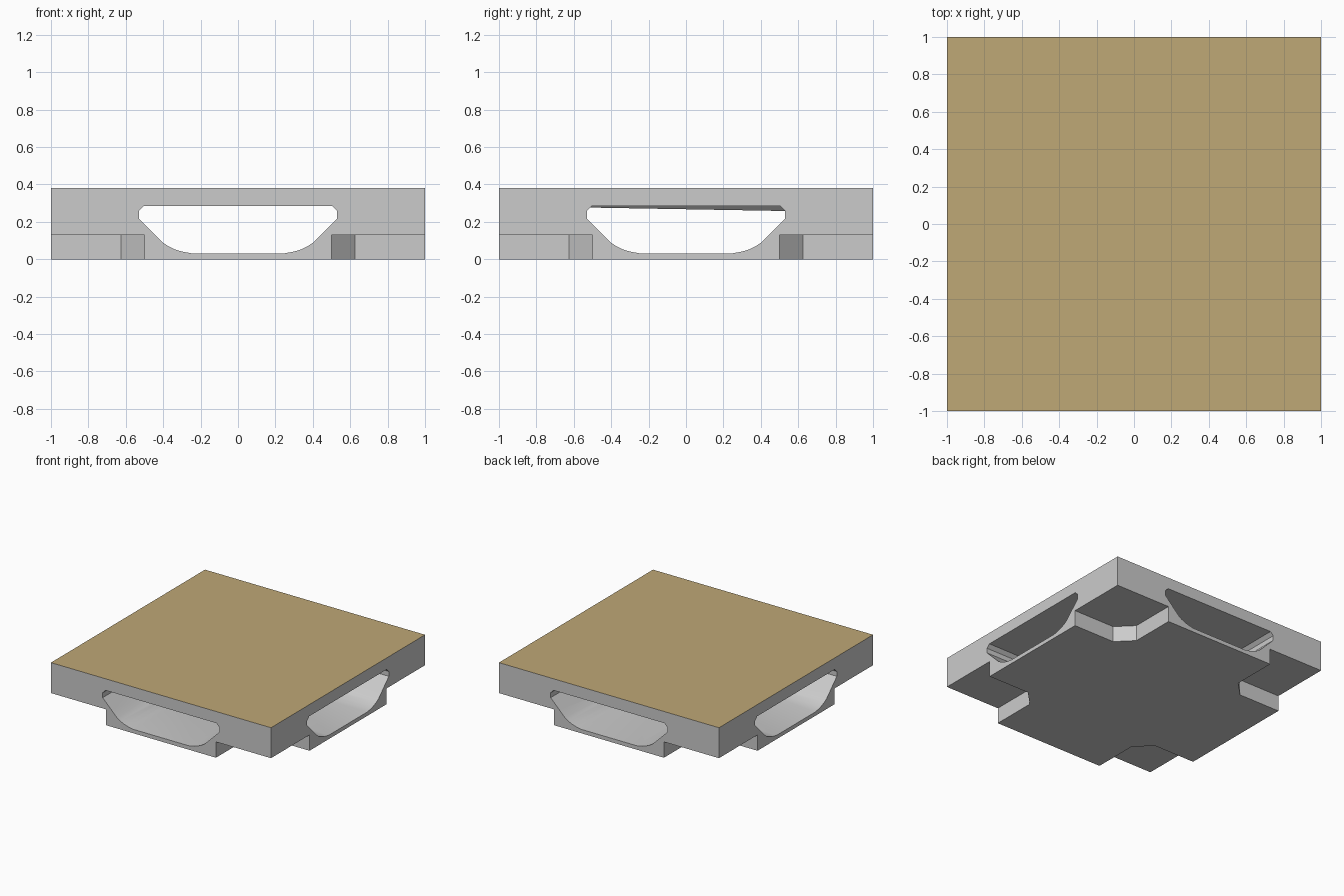
import bpy, bmesh, math
from mathutils import Matrix

if "Cube" in bpy.data.objects:
    bpy.data.objects.remove(bpy.data.objects["Cube"])


def material(name, rgb):
    m = bpy.data.materials.new(name)
    m.diffuse_color = (*rgb, 1)
    m.use_nodes = True
    m.node_tree.nodes["Principled BSDF"].inputs["Base Color"].default_value = m.diffuse_color
    return m


grey = material("grey_concrete", (0.60, 0.60, 0.60))
tan = material("tan_top", (0.521, 0.392, 0.181))


def prism(name, outline, depth, matrix=Matrix()):
    """Extrude a 2D outline along local z, then place it with matrix."""
    bm = bmesh.new()
    face = bm.faces.new([bm.verts.new((x, y, 0)) for x, y in outline])
    ext = bmesh.ops.extrude_face_region(bm, geom=[face])["geom"]
    bmesh.ops.translate(bm, vec=(0, 0, depth),
                        verts=[v for v in ext if isinstance(v, bmesh.types.BMVert)])
    bmesh.ops.transform(bm, matrix=matrix, verts=bm.verts)
    bmesh.ops.recalc_face_normals(bm, faces=bm.faces)
    me = bpy.data.meshes.new(name)
    bm.to_mesh(me)
    bm.free()
    ob = bpy.data.objects.new(name, me)
    bpy.context.collection.objects.link(ob)
    me.materials.append(grey)
    return ob


def cut(target, cutter):
    mod = target.modifiers.new("cut", "BOOLEAN")
    mod.operation, mod.solver, mod.object = "DIFFERENCE", "EXACT", cutter
    cutter.hide_render = True
    bpy.context.view_layer.objects.active = target
    bpy.ops.object.modifier_apply(modifier=mod.name)
    bpy.data.objects.remove(cutter)


# Slab
slab = prism("floor_slab", [(-1, -1), (1, -1), (1, 1), (-1, 1)], 0.38)

# Corner notches under the slab, with a bevelled inner corner
notch = [(0.625, 0.5), (1.1, 0.5), (1.1, 1.1), (0.5, 1.1), (0.5, 0.625)]
for i in range(4):
    spin = Matrix.Rotation(math.pi / 2 * i, 4, "Z")
    cut(slab, prism("notch_cutter", notch, 0.23,
                    spin @ Matrix.Translation((0, 0, -0.1))))

# Crossing through-channels with a rounded floor
half = [(0.25, 0.032), (0.30, 0.041), (0.335, 0.052), (0.37, 0.068), (0.40, 0.088),
        (0.53, 0.218), (0.53, 0.258), (0.503, 0.285)]
channel = half + [(-x, z) for x, z in reversed(half)]
upright = Matrix.Rotation(math.pi / 2, 4, "X")
for angle in (0, math.pi / 2):
    place = (Matrix.Rotation(angle, 4, "Z") @ Matrix.Translation((0, 1.2, 0)) @ upright)
    cut(slab, prism("channel_cutter", channel, 2.4, place))

# Tan walking surface on the top face only
slab.data.materials.clear()
slab.data.materials.append(grey)
slab.data.materials.append(tan)
for p in slab.data.polygons:
    p.material_index = 1 if p.normal.z > 0.9 and p.center.z > 0.37 else 0

bpy.ops.object.select_all(action="DESELECT")
slab.select_set(True)
bpy.context.view_layer.objects.active = slab
bpy.ops.object.shade_smooth_by_angle(angle=math.radians(30))
